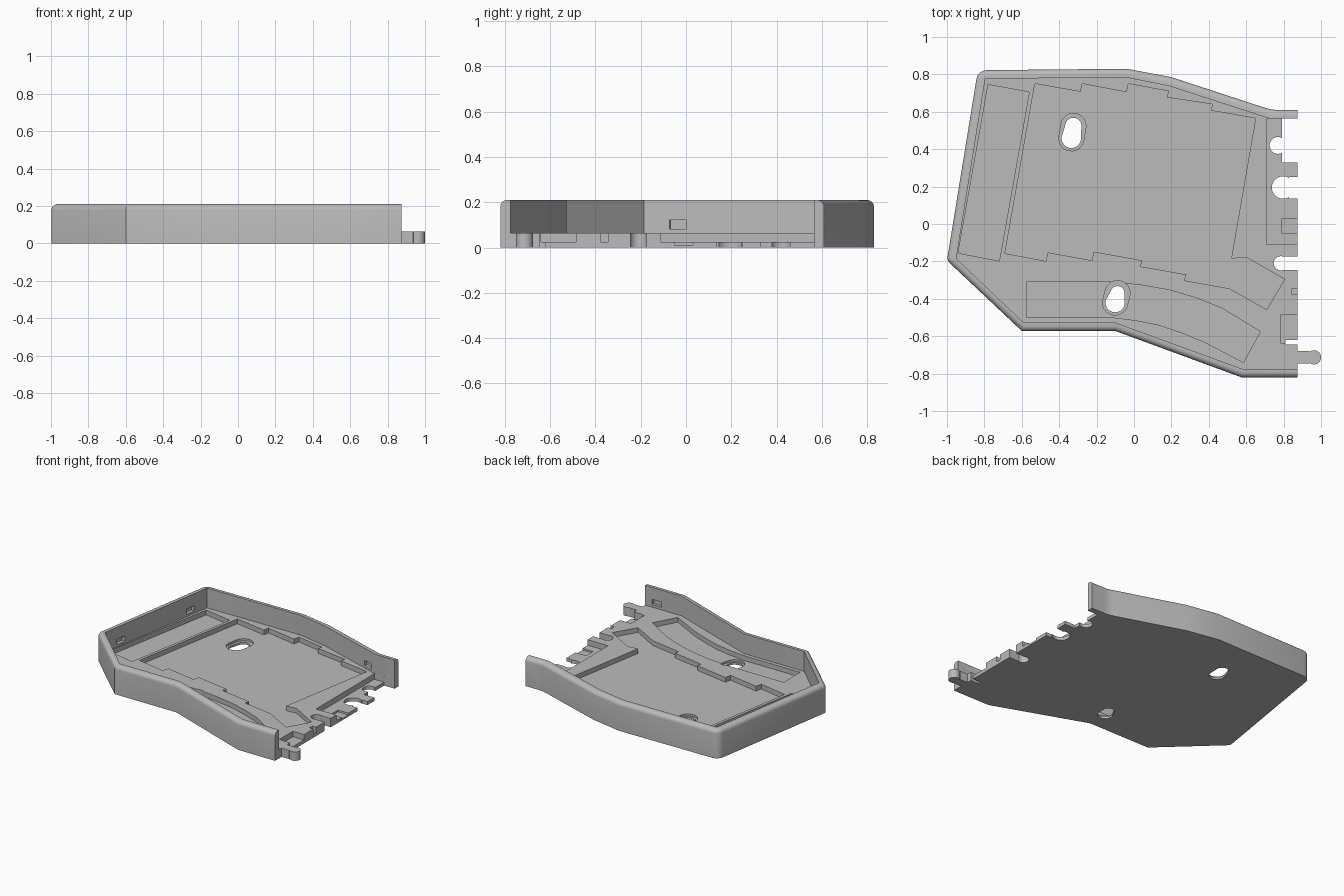
import bpy, bmesh, math
from mathutils import Vector

if "Cube" in bpy.data.objects:
    bpy.data.objects.remove(bpy.data.objects["Cube"])

TOP, FLOOR, POCKET = 0.21, 0.065, 0.03
EDGE = 0.875

grey = bpy.data.materials.new("plain grey")
grey.diffuse_color = (0.5, 0.5, 0.5, 1)
grey.use_nodes = True
grey.node_tree.nodes["Principled BSDF"].inputs["Base Color"].default_value = grey.diffuse_color


def prism_mesh(pts, z0, z1):
    bm = bmesh.new()
    face = bm.faces.new([bm.verts.new((x, y, z0)) for x, y in pts])
    ext = bmesh.ops.extrude_face_region(bm, geom=[face])
    for v in ext["geom"]:
        if isinstance(v, bmesh.types.BMVert):
            v.co.z = z1
    bmesh.ops.recalc_face_normals(bm, faces=bm.faces)
    return bm


def to_object(name, bm):
    me = bpy.data.meshes.new(name)
    bm.to_mesh(me)
    bm.free()
    me.materials.append(grey)
    ob = bpy.data.objects.new(name, me)
    bpy.context.collection.objects.link(ob)
    return ob


def rect(x0, x1, y0, y1):
    return [(x0, y0), (x1, y0), (x1, y1), (x0, y1)]


def arc(cx, cy, r, a0, a1, n=12):
    return [(cx + r * math.cos(a0 + (a1 - a0) * i / n),
             cy + r * math.sin(a0 + (a1 - a0) * i / n)) for i in range(n + 1)]


def circle(cx, cy, r):
    return arc(cx, cy, r, 0, math.tau, 28)[:-1]


def capsule(top, r_top, low, r_low):
    a = math.atan2(top[1] - low[1], top[0] - low[0])
    h = math.pi / 2
    return arc(*top, r_top, a - h, a + h) + arc(*low, r_low, a + h, a + 3 * h)


def turned_rect(cx, cy, length, width, angle):
    c, s = math.cos(angle), math.sin(angle)
    return [(cx + u * c - v * s, cy + u * s + v * c)
            for u, v in rect(-length / 2, length / 2, -width / 2, width / 2)]


# Outer body, with rounded back corner and rounded upper rim
outer = [(-1, -0.195), (-0.6, -0.572), (-0.1, -0.572), (0.575, -0.82), (EDGE, -0.82),
         (EDGE, 0.61), (0.735, 0.61), (0.2, 0.785), (-0.04, 0.83), (-0.835, 0.822)]
bm = prism_mesh(outer, 0, TOP)
for cx, cy, off in ((-0.835, 0.822, 0.045), (-1, -0.195, 0.02), (0.735, 0.61, 0.03)):
    side = [e for e in bm.edges if all(
        (v.co.xy - Vector((cx, cy))).length < 1e-4 for v in e.verts)]
    bmesh.ops.bevel(bm, geom=side, offset=off, segments=4, profile=0.5, affect='EDGES')
rim = [e for e in bm.edges if all(v.co.z > TOP - 1e-4 for v in e.verts)
       and not all(v.co.x > EDGE - 1e-4 for v in e.verts)]
bmesh.ops.bevel(bm, geom=rim, offset=0.03, segments=5, profile=0.5,
                affect='EDGES', clamp_overlap=False)
bmesh.ops.recalc_face_normals(bm, faces=bm.faces)
tray = to_object("tray", bm)

cutters = []


def cut(pts, z0=-0.1, z1=0.1):
    cutters.append(to_object("cutter", prism_mesh(pts, z0, z1)))


# Main cavity inside the walls
cut([(-0.95, -0.185), (-0.59, -0.527), (-0.1, -0.527), (0.58, -0.775), (1.2, -0.775),
     (1.2, 0.565), (0.72, 0.565), (0.19, 0.737), (-0.04, 0.783), (-0.795, 0.777)], FLOOR, 0.5)

# Shallow pockets: stepped main panel, left strip, curved front strip
cut([(-0.53, 0.75), (-0.285, 0.707), (-0.278, 0.75), (-0.04, 0.705), (-0.03, 0.75),
     (0.185, 0.71), (0.175, 0.677), (0.42, 0.64), (0.41, 0.607), (0.65, 0.565),
     (0.52, -0.185), (0.60, -0.178), (0.805, -0.295), (0.71, -0.457), (0.51, -0.345),
     (0.27, -0.302), (0.28, -0.27), (0.035, -0.227), (0.045, -0.195), (-0.215, -0.148),
     (-0.225, -0.195), (-0.46, -0.152), (-0.472, -0.198), (-0.69, -0.157)], POCKET)
cut([(-0.78, 0.745), (-0.56, 0.705), (-0.72, -0.198), (-0.94, -0.155)], POCKET)
cut([(-0.575, -0.31), (-0.14, -0.31), (0.03, -0.325), (0.20, -0.355), (0.34, -0.398),
     (0.47, -0.45), (0.675, -0.575), (0.585, -0.74), (0.375, -0.63), (0.26, -0.583),
     (0.135, -0.54), (0.01, -0.515), (-0.115, -0.50), (-0.575, -0.50)], POCKET)

# Keyholes with a sunken surround
for hi, lo, r in (((-0.324, 0.525), (-0.335, 0.458), 0.043),
                  ((-0.088, -0.37), (-0.101, -0.42), 0.038)):
    cut(capsule(hi, 0.067, lo, 0.067), 0.015)
    cut(capsule(hi, r, lo, 0.052))

# Lowered steps along the open edge
cut(rect(0.71, 1.1, -0.11, 0.5648), 0.025)
cut(rect(0.79, 1.1, -0.05, 0.03), 0.012)
cut(rect(0.785, 1.1, -0.64, -0.485), 0.025)
cut(rect(0.845, 1.1, -0.377, -0.345), 0.025)

# Cut-outs through the open edge
cut(rect(0.79, 1.1, 0.33, 0.5649), -0.1, 0.0648)
cut(circle(0.77, 0.42, 0.045))
cut(rect(0.83, 1.1, 0.135, 0.25))
cut(circle(0.797, 0.195, 0.06))
cut(rect(0.80, 1.1, -0.245, -0.175))
cut(circle(0.785, -0.21, 0.038))
cut(rect(0.81, 1.1, -0.645, -0.62))

# Arched underside of the back wall end
bm = prism_mesh(circle(EDGE, 0, 0.09), 0, 0.2)
for v in bm.verts:
    v.co = (v.co.x, 0.5647 + v.co.z, v.co.y)
bmesh.ops.recalc_face_normals(bm, faces=bm.faces)
cutters.append(to_object("cutter", bm))

# Blind catch slots in the inner wall faces
left = math.atan2(0.962, 0.155)
back = math.atan2(-0.172, 0.53)
for x, y, a in ((-0.928, -0.035, left), (-0.822, 0.62, left),
                (0.64, 0.591, back), (0.78, -0.775, 0)):
    cut(turned_rect(x, y, 0.075, 0.045, a), 0.083, 0.122)

for c in cutters:
    mod = tray.modifiers.new("cut", 'BOOLEAN')
    mod.operation, mod.solver, mod.object = 'DIFFERENCE', 'EXACT', c
dg = bpy.context.evaluated_depsgraph_get()
dg.update()
tray.data = bpy.data.meshes.new_from_object(tray.evaluated_get(dg))
tray.modifiers.clear()
for c in cutters:
    bpy.data.objects.remove(c)

# Round-headed locating tab
tab = to_object("locating_tab", prism_mesh(
    [(EDGE - 0.001, -0.68), (EDGE - 0.001, -0.745), (0.935, -0.745)]
    + arc(0.962, -0.713, 0.038, math.radians(-130), math.radians(130), 18)
    + [(0.935, -0.68)], 0, FLOOR))

bpy.ops.object.select_all(action='DESELECT')
for ob in (tray, tab):
    ob.select_set(True)
bpy.context.view_layer.objects.active = tray
bpy.ops.object.shade_smooth_by_angle(angle=math.radians(25))
